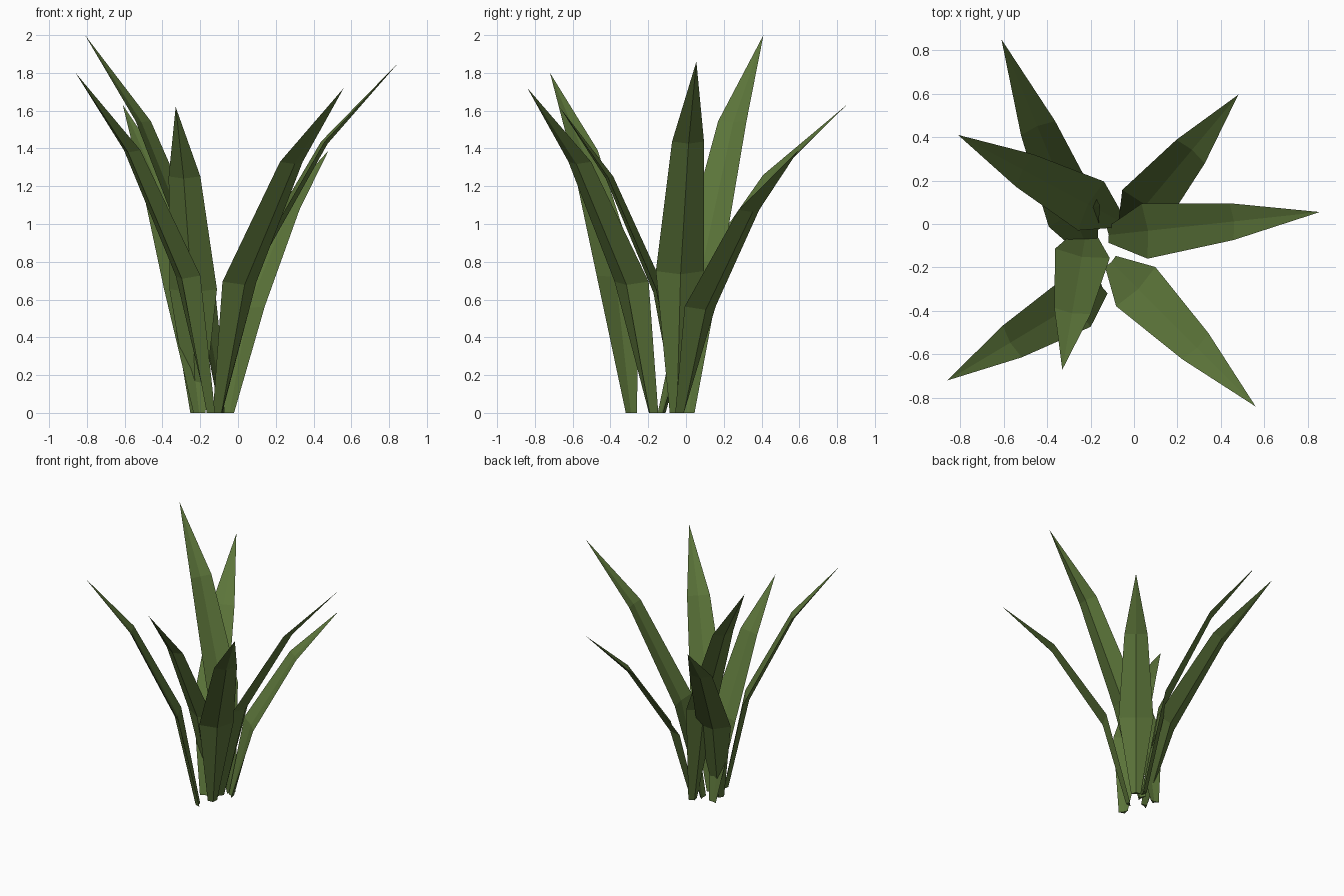
import bpy, bmesh
from mathutils import Vector

if "Cube" in bpy.data.objects:
    bpy.data.objects.remove(bpy.data.objects["Cube"])

green = bpy.data.materials.new("leaf green")
green.diffuse_color = (0.107, 0.178, 0.042, 1)
green.use_nodes = True
green.node_tree.nodes["Principled BSDF"].inputs["Base Color"].default_value = green.diffuse_color

# Shared blade profile: reach fraction, height fraction, width, groove depth, keel depth
RINGS = [(0.0, 0.0, 0.07, 0.006, 0.03),
         (0.18, 0.40, 0.255, 0.018, 0.042),
         (0.59, 0.77, 0.17, 0.012, 0.028)]

# Base xy, tip xy, height
BLADES = {
    "blade_right": ((-0.11, -0.05), (0.855, 0.055), 1.86),
    "blade_back_right": ((-0.04, -0.025), (0.48, 0.595), 1.39),
    "blade_back": ((-0.208, -0.125), (-0.61, 0.85), 1.63),
    "blade_back_left": ((-0.08, 0.02), (-0.81, 0.41), 2.0),
    "blade_front_left": ((-0.15, -0.295), (-0.86, -0.72), 1.80),
    "blade_front": ((-0.22, -0.036), (-0.33, -0.67), 1.62),
    "blade_front_right": ((-0.10, -0.18), (0.56, -0.84), 1.72),
}


def make_blade(name, base, tip, height):
    base, tip = Vector((*base, 0)), Vector((*tip, height))
    run = Vector((tip.x - base.x, tip.y - base.y, 0))
    out = run.normalized()
    side = Vector((-out.y, out.x, 0))
    bm = bmesh.new()
    rings = []
    for i, (reach, rise, width, groove, keel) in enumerate(RINGS):
        mid = base + run * reach + Vector((0, 0, height * rise))
        # Fold direction: outward and, above the base, slightly downward
        under = out if i == 0 else (out - Vector((0, 0, 0.45))).normalized()
        mid = mid - under * keel * 0.4
        points = (mid + side * width / 2, mid + under * groove,
                  mid - side * width / 2, mid + under * keel)
        rings.append([bm.verts.new(p) for p in points])
    # Folded blade sections
    for a, b in zip(rings, rings[1:]):
        for k in range(4):
            n = (k + 1) % 4
            bm.faces.new((a[k], a[n], b[n], b[k]))
    # Pointed tip and closed foot
    point = bm.verts.new(tip)
    for k in range(4):
        bm.faces.new((rings[-1][k], rings[-1][(k + 1) % 4], point))
    bm.faces.new(rings[0][::-1])
    bmesh.ops.recalc_face_normals(bm, faces=bm.faces)
    mesh = bpy.data.meshes.new(name)
    bm.to_mesh(mesh)
    bm.free()
    mesh.materials.append(green)
    bpy.context.collection.objects.link(bpy.data.objects.new(name, mesh))


for blade, spec in BLADES.items():
    make_blade(blade, *spec)
